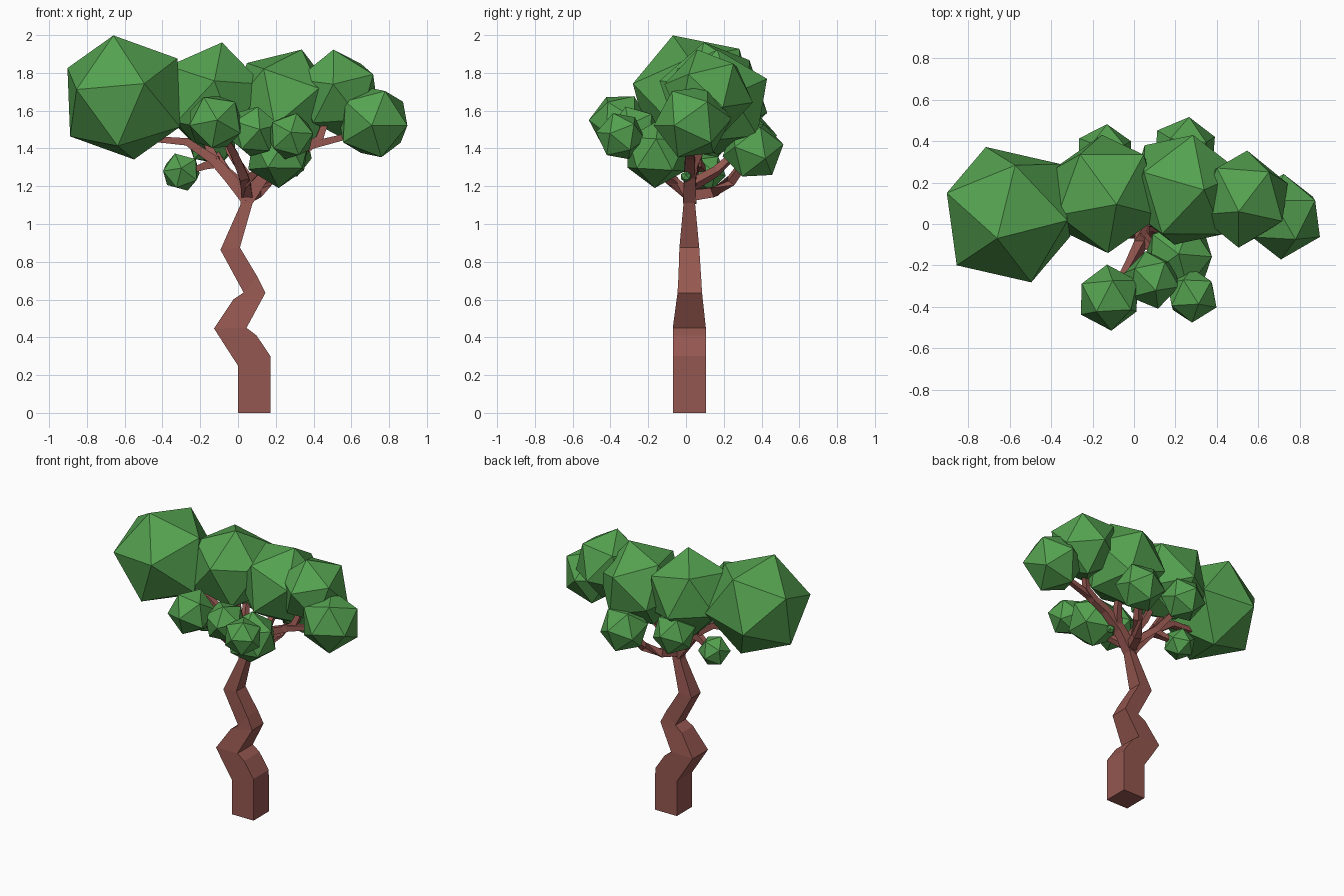
import bpy, bmesh
from mathutils import Vector, Matrix


def material(name, color):
    m = bpy.data.materials.new(name)
    m.diffuse_color = color
    return m


BARK = material("bark", (0.30, 0.095, 0.08, 1))
LEAF = material("leaf", (0.09, 0.36, 0.08, 1))


def finish(name, bm, mat):
    bmesh.ops.recalc_face_normals(bm, faces=bm.faces)
    me = bpy.data.meshes.new(name)
    bm.to_mesh(me)
    bm.free()
    me.materials.append(mat)
    bpy.context.collection.objects.link(bpy.data.objects.new(name, me))


def skin(name, rings):
    """Join square rings into a closed prism."""
    bm = bmesh.new()
    rows = [[bm.verts.new(p) for p in r] for r in rings]
    for a, b in zip(rows, rows[1:]):
        for i in range(4):
            j = (i + 1) % 4
            bm.faces.new((a[i], a[j], b[j], b[i]))
    bm.faces.new(rows[0][::-1])
    bm.faces.new(rows[-1])
    finish(name, bm, BARK)


def branch(name, pts, w0, w1):
    """Tapered square tube along a path."""
    pts = [Vector(p) for p in pts]
    rings = []
    for i, p in enumerate(pts):
        d = (pts[min(i + 1, len(pts) - 1)] - pts[max(i - 1, 0)]).normalized()
        ref = Vector((0, 1, 0)) if abs(d.y) < 0.75 else Vector((1, 0, 0))
        u = d.cross(ref).normalized()
        v = d.cross(u)
        h = (w0 + (w1 - w0) * i / (len(pts) - 1)) / 2
        rings.append([p + u * a * h + v * b * h for a, b in ((-1, -1), (1, -1), (1, 1), (-1, 1))])
    skin(name, rings)


def frame(a, b):
    a = Vector(a).normalized()
    b = Vector(b)
    u = (b - a * b.dot(a)).normalized()
    return Matrix((a, u, a.cross(u))).transposed()


def clump(name, center, r, a, b):
    """Icosahedron with one corner toward a and a neighbouring corner toward b."""
    bm = bmesh.new()
    bmesh.ops.create_icosphere(bm, subdivisions=1, radius=r)
    bm.verts.ensure_lookup_table()
    v = bm.verts[0]
    w = v.link_edges[0].other_vert(v)
    rot = frame(a, b) @ frame(v.co, w.co).transposed()
    for q in bm.verts:
        q.co = rot @ q.co + Vector(center)
    finish(name, bm, LEAF)


# zigzag trunk: left x, z, right x, z, near y, far y
trunk = [
    (0.0, 0.0, 0.173, 0.0, -0.07, 0.105),
    (0.0, 0.25, 0.172, 0.30, -0.07, 0.105),
    (-0.052, 0.33, 0.098, 0.41, -0.07, 0.105),
    (-0.127, 0.447, 0.045, 0.45, -0.07, 0.105),
    (-0.025, 0.60, 0.145, 0.635, -0.045, 0.085),
    (0.03, 0.637, 0.103, 0.72, -0.04, 0.08),
    (-0.093, 0.863, 0.01, 0.875, -0.035, 0.07),
    (0.012, 1.10, 0.08, 1.12, -0.012, 0.047),
    (0.015, 1.17, 0.085, 1.18, -0.01, 0.045),
]
skin("trunk", [[(l, y0, zl), (r, y0, zr), (r, y1, zr), (l, y1, zl)]
               for l, zl, r, zr, y0, y1 in trunk])

# branches
branch("left_branch", [(0.05, 0.02, 1.13), (-0.04, 0.03, 1.24), (-0.13, 0.05, 1.34),
                       (-0.27, 0.06, 1.435), (-0.45, 0.06, 1.45)], 0.07, 0.03)
branch("left_low_twig", [(-0.10, 0.05, 1.33), (-0.17, 0.07, 1.31), (-0.28, 0.11, 1.27)], 0.06, 0.02)
branch("left_high_twig", [(-0.12, 0.05, 1.33), (-0.16, 0.08, 1.42), (-0.16, 0.12, 1.55)], 0.05, 0.03)
branch("middle_branch", [(0.05, 0.02, 1.13), (0.04, 0.03, 1.26), (-0.04, 0.06, 1.38),
                         (-0.09, 0.10, 1.52)], 0.06, 0.03)
branch("right_branch", [(0.05, 0.02, 1.13), (0.14, 0.02, 1.26), (0.26, 0.02, 1.36),
                        (0.40, 0.02, 1.42), (0.60, 0.03, 1.47)], 0.07, 0.03)
branch("right_high_twig", [(0.36, 0.02, 1.40), (0.43, 0.03, 1.45), (0.47, 0.06, 1.56)], 0.05, 0.03)
branch("inner_right_twig", [(0.16, 0.02, 1.28), (0.20, 0.07, 1.38), (0.22, 0.13, 1.48)], 0.05, 0.03)
branch("back_branch", [(0.05, 0.02, 1.15), (0.10, 0.15, 1.17), (0.17, 0.24, 1.23),
                       (0.23, 0.32, 1.34)], 0.06, 0.035)
branch("back_left_twig", [(0.02, 0.04, 1.21), (-0.06, 0.16, 1.28), (-0.13, 0.29, 1.40)], 0.05, 0.03)
branch("front_branch", [(0.05, 0.02, 1.15), (0.03, -0.10, 1.25), (-0.02, -0.20, 1.37),
                        (-0.09, -0.32, 1.49)], 0.06, 0.03)
branch("front_right_twig", [(0.04, -0.06, 1.22), (0.10, -0.13, 1.28), (0.18, -0.18, 1.33)], 0.045, 0.025)

# foliage clumps: centre, radius, corner direction, neighbouring corner direction
clumps = [
    ((-0.605, 0.045, 1.67), 0.352, (-0.055, -0.115, 0.33), (0.105, -0.32, 0.08)),
    ((-0.14, 0.145, 1.673), 0.298, (0.055, -0.05, 0.285), (0.01, -0.27, 0.06)),
    ((0.24, 0.165, 1.645), 0.295, (0.095, 0.0, 0.27), (0.055, 0.265, 0.15)),
    ((0.525, 0.12, 1.692), 0.240, (-0.02, -0.06, 0.23), (-0.02, -0.23, 0.04)),
    ((0.715, 0.035, 1.54), 0.207, (-0.045, 0.08, 0.19), (0.01, 0.205, 0.005)),
    ((-0.12, -0.355, 1.54), 0.160, (0.01, -0.155, 0.01), (-0.06, -0.07, 0.13)),
    ((0.085, -0.27, 1.49), 0.142, (0.02, -0.05, 0.13), (0.03, -0.14, 0.0)),
    ((0.28, -0.345, 1.465), 0.132, (0.0, -0.13, 0.02), (0.03, -0.06, 0.12)),
    ((0.215, -0.155, 1.37), 0.180, (0.0, -0.01, -0.17), (0.12, -0.1, -0.06)),
    ((0.245, 0.355, 1.39), 0.165, (0.02, 0.155, 0.03), (0.1, 0.06, 0.12)),
    ((-0.14, 0.335, 1.45), 0.148, (0.01, 0.145, 0.02), (-0.06, 0.05, 0.12)),
    ((-0.30, 0.105, 1.275), 0.108, (0.0, -0.10, 0.02), (-0.03, -0.04, 0.09)),
    ((0.20, 0.0, 1.25), 0.030, (0, 0, 1), (1, 0, 0.5)),
]
for n, c in enumerate(clumps, 1):
    clump(f"foliage_{n}", *c)
